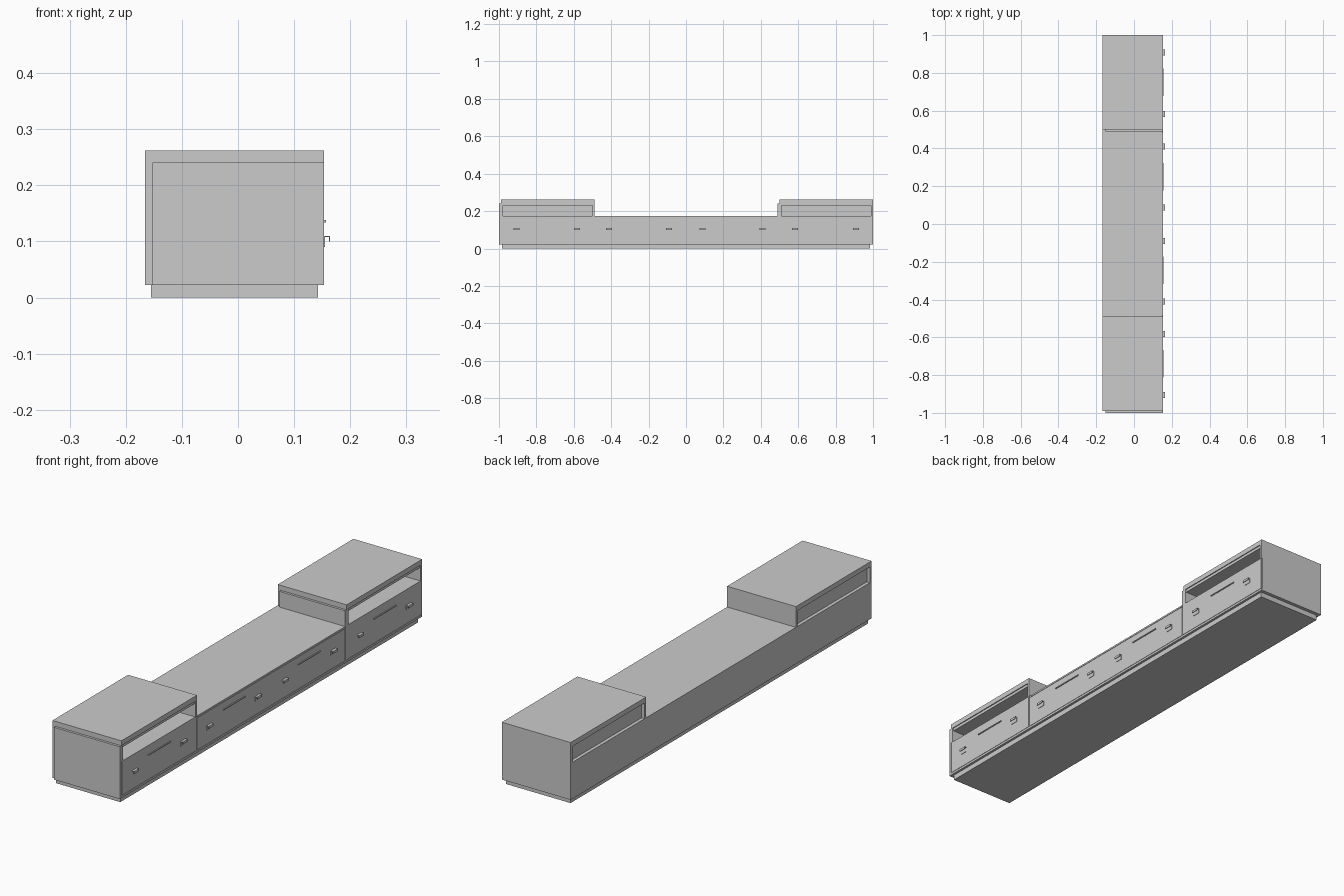
import bpy, bmesh

if "Cube" in bpy.data.objects:
    bpy.data.objects.remove(bpy.data.objects["Cube"])

def material(name, rgb):
    m = bpy.data.materials.new(name)
    m.diffuse_color = (*rgb, 1)
    m.use_nodes = True
    m.node_tree.nodes["Principled BSDF"].inputs["Base Color"].default_value = m.diffuse_color
    return m

GREY = material("plain grey", (0.6, 0.6, 0.6))

def build(name, boxes):
    """One object made of axis-aligned boxes (x0, x1, y0, y1, z0, z1)."""
    bm = bmesh.new()
    for x0, x1, y0, y1, z0, z1 in boxes:
        vs = bmesh.ops.create_cube(bm, size=1)["verts"]
        for v in vs:
            v.co = (x1 if v.co.x > 0 else x0,
                    y1 if v.co.y > 0 else y0,
                    z1 if v.co.z > 0 else z0)
    me = bpy.data.meshes.new(name)
    bm.to_mesh(me)
    bm.free()
    me.materials.append(GREY)
    ob = bpy.data.objects.new(name, me)
    bpy.context.collection.objects.link(ob)
    return ob

BACK, FRONT, CARCASS = -0.166, 0.153, 0.149
PANEL_BACK = -0.152
FLOOR, DECK, TOP = 0.022, 0.175, 0.262

# plinth and long low carcass
build("plinth", [(-0.155, 0.143, -0.983, 0.985, 0, FLOOR)])
build("carcass", [(BACK, CARCASS, -0.99, 1.0, FLOOR, DECK)])
build("front_rails", [(CARCASS, FRONT, -0.99, 1.0, FLOOR, 0.031),
                      (CARCASS, FRONT, -0.488, 0.488, 0.168, DECK)])
build("left_end_panel", [(PANEL_BACK, FRONT, -1.0, -0.99, FLOOR, 0.241)])

# raised open cubbies at both ends
for name, y0, y1 in (("left", -0.99, -0.49), ("right", 0.50, 1.0)):
    build(name + "_cubby_top", [(BACK, FRONT, y0, y1, 0.241, TOP)])
    build(name + "_cubby_ceiling", [(PANEL_BACK, FRONT - 0.004, y0 + 0.011, y1 - 0.011, 0.229, 0.241)])
    build(name + "_cubby_sides", [(BACK, FRONT, y0, y0 + 0.011, DECK, 0.241),
                                  (BACK, FRONT, y1 - 0.011, y1, DECK, 0.241)])
    build(name + "_cubby_back", [(PANEL_BACK, PANEL_BACK + 0.008, y0 + 0.011, y1 - 0.011, DECK, 0.229)])
build("right_cubby_inner_panel", [(PANEL_BACK, FRONT, 0.49, 0.50, DECK, 0.241)])

# drawer fronts with narrow shadow gaps
for name, y0, y1 in (("left", -0.987, -0.4925), ("middle", -0.4885, 0.4885), ("right", 0.4925, 0.997)):
    build(name + "_drawer_front", [(CARCASS, FRONT, y0, y1, 0.0325, 0.1665 if name == "middle" else DECK)])

# slim strips above the handles
for i, y in enumerate((-0.74, -0.245, 0.25, 0.75)):
    build(f"drawer_strip_{i + 1}", [(FRONT, FRONT + 0.004, y - 0.073, y + 0.073, 0.134, 0.138)])

# hooked handles: mounting plate, shelf and lip
for i, y in enumerate((-0.905, -0.583, -0.411, -0.09, 0.087, 0.41, 0.583, 0.909)):
    a, b = y - 0.016, y + 0.016
    build(f"handle_{i + 1}", [(FRONT, FRONT + 0.002, a, b, 0.090, 0.110),
                              (FRONT, 0.164, a, b, 0.108, 0.110),
                              (0.162, 0.164, a, b, 0.100, 0.110)])
